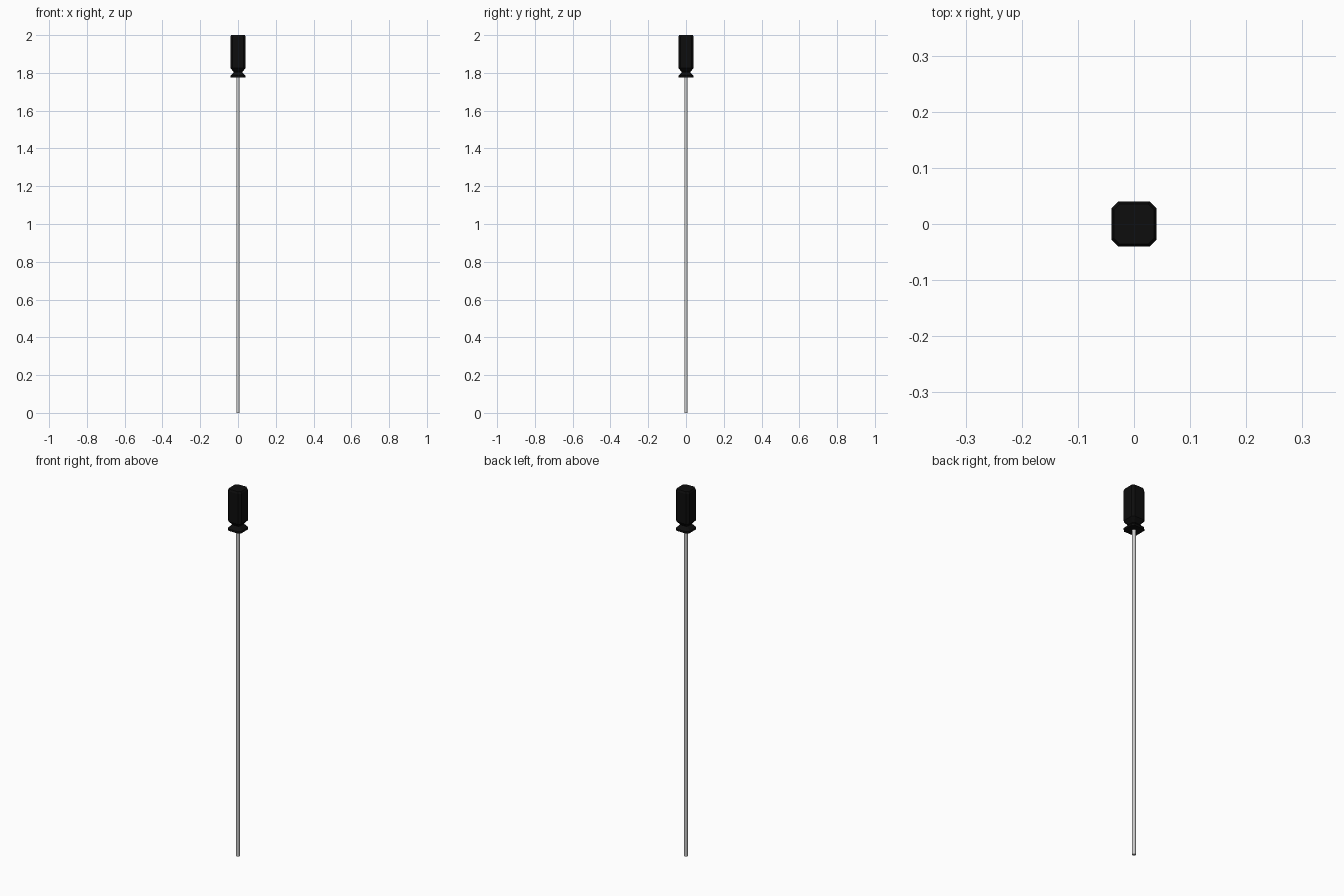
import bpy, bmesh, math

if "Cube" in bpy.data.objects:
    bpy.data.objects.remove(bpy.data.objects["Cube"])

# Chamfered square rings stacked along z
def lofted(name, sections):
    bm = bmesh.new()
    rings = []
    for z, r, c in sections:
        pts = [(r, -r + c), (r, r - c), (r - c, r), (-r + c, r),
               (-r, r - c), (-r, -r + c), (-r + c, -r), (r - c, -r)]
        rings.append([bm.verts.new((x, y, z)) for x, y in pts])
    for a, b in zip(rings, rings[1:]):
        for i in range(8):
            j = (i + 1) % 8
            bm.faces.new((a[i], a[j], b[j], b[i]))
    bm.faces.new(rings[0][::-1])
    bm.faces.new(rings[-1])
    me = bpy.data.meshes.new(name)
    bm.to_mesh(me)
    bm.free()
    ob = bpy.data.objects.new(name, me)
    bpy.context.collection.objects.link(ob)
    return ob

# Black grip: collar, narrow neck, long body with a bevelled end
handle = lofted("handle", [
    (1.775, 0.040, 0.012), (1.785, 0.040, 0.012), (1.804, 0.022, 0.007),
    (1.825, 0.040, 0.012), (1.990, 0.040, 0.012), (2.000, 0.036, 0.011)])
black = bpy.data.materials.new("black_plastic")
black.diffuse_color = (0.004, 0.004, 0.004, 1)
black.use_nodes = True
black.node_tree.nodes["Principled BSDF"].inputs["Base Color"].default_value = black.diffuse_color
handle.data.materials.append(black)

# Plain round metal shaft, seated inside the grip
bpy.ops.mesh.primitive_cylinder_add(vertices=16, radius=0.009, depth=1.79,
                                    location=(0, 0, 0.895))
shaft = bpy.context.object
shaft.name = "shaft"
bpy.ops.object.shade_smooth_by_angle(angle=math.radians(40))
